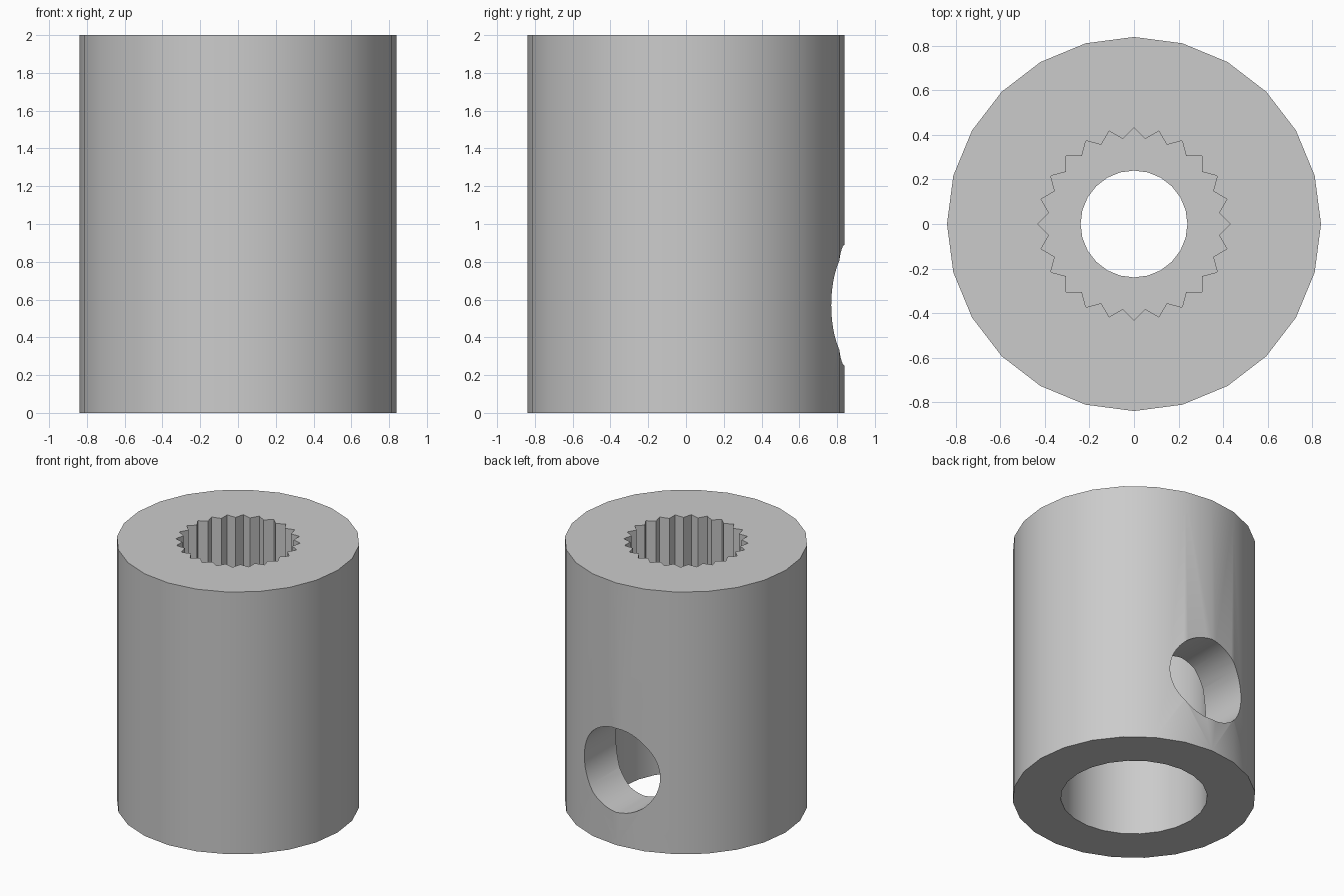
import bpy
import bmesh
from math import sin, cos, pi
from mathutils import Matrix

cube = bpy.data.objects.get("Cube")
if cube:
    bpy.data.objects.remove(cube, do_unlink=True)

SIDES = 24
grey = bpy.data.materials.new("plain grey")
grey.use_nodes = True
colour = (0.6, 0.6, 0.6, 1)
grey.diffuse_color = colour
grey.node_tree.nodes["Principled BSDF"].inputs["Base Color"].default_value = colour


def prism(name, radii, z0, z1, sides=SIDES):
    """Upright prism whose corners cycle through the given radii."""
    bm = bmesh.new()
    ring = []
    for i in range(sides):
        r, a = radii[i % len(radii)], 2 * pi * i / sides
        ring.append(bm.verts.new((r * cos(a), r * sin(a), z0)))
    base = bm.faces.new(ring)
    top = bmesh.ops.extrude_face_region(bm, geom=[base])["geom"]
    bmesh.ops.translate(bm, vec=(0, 0, z1 - z0),
                        verts=[v for v in top if isinstance(v, bmesh.types.BMVert)])
    bmesh.ops.recalc_face_normals(bm, faces=bm.faces)
    mesh = bpy.data.meshes.new(name)
    bm.to_mesh(mesh)
    bm.free()
    mesh.materials.append(grey)
    obj = bpy.data.objects.new(name, mesh)
    bpy.context.collection.objects.link(obj)
    return obj


# Outer sleeve
sleeve = prism("coupler_sleeve", [0.84], 0, 2)

# Splined socket, screw hole through the web, and wide lower bore
cutters = [
    prism("spline_cutter", [0.432, 0.385], 1.57, 2.2, SIDES * 2),
    prism("screw_hole_cutter", [0.24], 1.2, 1.8),
    prism("bore_cutter", [0.507], -0.2, 1.42),
]

# Round window in the back wall, reaching into the bore
window = prism("window_cutter", [0.32], 0.1, 1.2, 48)
window.data.transform(Matrix.Translation((0, 0, 0.57)) @ Matrix.Rotation(-pi / 2, 4, "X"))
cutters.append(window)

# Cut the openings, then discard the cutters
bpy.ops.object.select_all(action="DESELECT")
bpy.context.view_layer.objects.active = sleeve
sleeve.select_set(True)
for cutter in cutters:
    cutter.hide_render = True
    mod = sleeve.modifiers.new(cutter.name, "BOOLEAN")
    mod.operation = "DIFFERENCE"
    mod.solver = "EXACT"
    mod.object = cutter
    bpy.ops.object.modifier_apply(modifier=mod.name)
    bpy.data.objects.remove(cutter, do_unlink=True)

bpy.ops.object.shade_smooth_by_angle(angle=pi / 6)
